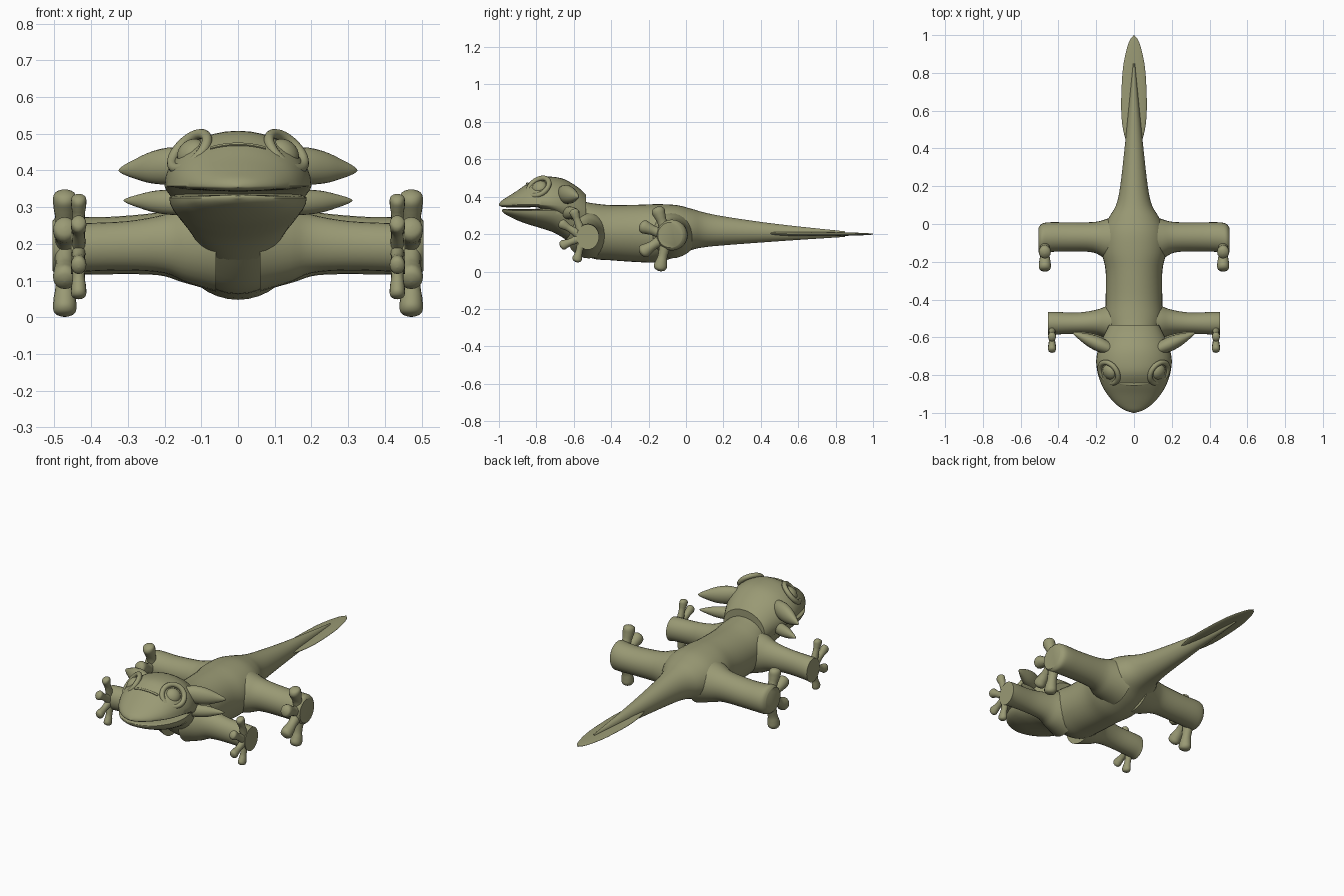
import bpy, bmesh, math
from mathutils import Vector

if "Cube" in bpy.data.objects:
    bpy.data.objects.remove(bpy.data.objects["Cube"])

olive = bpy.data.materials.new("olive_skin")
olive.diffuse_color = (0.32, 0.32, 0.175, 1)
olive.use_nodes = True
olive.node_tree.nodes["Principled BSDF"].inputs["Base Color"].default_value = olive.diffuse_color
X, Y, Z = Vector((1, 0, 0)), Vector((0, 1, 0)), Vector((0, 0, 1))


def finish(ob, name, mirror=False, angle=40):
    ob.name = name
    ob.data.materials.append(olive)
    bpy.ops.object.select_all(action='DESELECT')
    ob.select_set(True)
    bpy.context.view_layer.objects.active = ob
    bpy.ops.object.transform_apply(location=True, rotation=True, scale=True)
    bpy.ops.object.shade_smooth_by_angle(angle=math.radians(angle))
    if mirror:
        m = ob.modifiers.new("mirror", 'MIRROR')
        m.use_mirror_merge = False


def smooth_path(rows, steps):
    """Catmull-Rom interpolation of section rows."""
    out = []
    for i in range(len(rows) - 1):
        p = [rows[max(0, min(len(rows) - 1, i + k))] for k in (-1, 0, 1, 2)]
        for s in range(steps):
            t = s / steps
            out.append([0.5 * (2 * b + (c - a) * t + (2 * a - 5 * b + 4 * c - d) * t * t
                               + (3 * b - a - 3 * c + d) * t ** 3) for a, b, c, d in zip(*p)])
    return out + [list(rows[-1])]


def loft(name, rows, u, v, mirror=False, sides=28, steps=4):
    """Rows are (x, y, z, half width along u, height up v, depth down v)."""
    bm = bmesh.new()
    rings = []
    for x, y, z, a, up, dn in smooth_path(rows, steps):
        ring = []
        for k in range(sides):
            c, s = math.cos(math.tau * k / sides), math.sin(math.tau * k / sides)
            h = up if s > 0 else dn
            ring.append(bm.verts.new(Vector((x, y, z)) + u * max(a, .0008) * c + v * max(h, .0008) * s))
        rings.append(ring)
    for r, q in zip(rings, rings[1:]):
        for k in range(sides):
            n = (k + 1) % sides
            bm.faces.new((r[k], r[n], q[n], q[k]))
    bm.faces.new(rings[0])
    bm.faces.new(rings[-1])
    bmesh.ops.recalc_face_normals(bm, faces=bm.faces)
    me = bpy.data.meshes.new(name)
    bm.to_mesh(me)
    bm.free()
    ob = bpy.data.objects.new(name, me)
    bpy.context.collection.objects.link(ob)
    finish(ob, name, mirror)


def along_y(name, rows):
    """Rows are (y, z, half width, up, down)."""
    loft(name, [(0, y, z, w, up, dn) for y, z, w, up, dn in rows], X, Z, sides=36)


# Body and tail
along_y("body", [
    (-.68, .29, .10, .06, .08), (-.58, .26, .125, .115, .14), (-.50, .23, .15, .135, .16),
    (-.40, .21, .15, .145, .15), (-.25, .21, .15, .147, .16), (-.15, .21, .17, .15, .16),
    (-.05, .21, .17, .145, .13), (.03, .22, .135, .115, .105), (.10, .22, .095, .095, .09),
    (.20, .215, .073, .08, .075), (.40, .21, .05, .055, .055), (.60, .205, .03, .036, .036),
    (.85, .20, .006, .015, .015)])

# Flat tail fin
along_y("tail_fin", [
    (.40, .205, .03, .01, .01), (.50, .203, .058, .012, .012), (.62, .20, .068, .012, .012),
    (.80, .20, .061, .010, .010), (.90, .20, .045, .008, .008), (.97, .20, .024, .005, .005),
    (1.0, .20, 0, .002, .002)])

# Head above the mouth, with a collar edge at the back
along_y("upper_head", [
    (-1.0, .357, .004, .003, .003), (-.985, .357, .05, .022, .011), (-.95, .357, .10, .045, .014),
    (-.90, .357, .143, .077, .014), (-.85, .357, .172, .112, .014), (-.79, .357, .192, .146, .016),
    (-.72, .357, .20, .150, .05), (-.65, .35, .185, .143, .10), (-.58, .33, .155, .122, .13),
    (-.535, .31, .132, .102, .13)])

# Lower jaw and throat
along_y("lower_jaw", [
    (-.985, .328, .004, .003, .003), (-.97, .327, .055, .007, .018), (-.94, .325, .105, .009, .033),
    (-.90, .325, .14, .009, .052), (-.85, .325, .17, .009, .071), (-.78, .325, .187, .012, .092),
    (-.70, .325, .18, .02, .120), (-.62, .31, .15, .02, .155), (-.55, .27, .12, .02, .16)])

# Snout ridge between the eyes
ridge = []
for k in range(7):
    x = -.075 + .025 * k
    ridge.append((x, -.845 - .004 * (1 - abs(k - 3) / 3), .471 - 1.9 * x * x, .007, .005, .005))
loft("snout_ridge", ridge, Y, Z, sides=10)

# Eye rims and eyeballs
gaze = Vector((.62, -.45, .63)).normalized()
eye = Vector((.132, -.787, .452))
rot = gaze.to_track_quat('Z', 'Y').to_euler()
bpy.ops.mesh.primitive_torus_add(location=eye, rotation=rot, major_radius=.061, minor_radius=.014,
                                 major_segments=36, minor_segments=12)
finish(bpy.context.object, "eye_rim", True)
bpy.ops.mesh.primitive_uv_sphere_add(location=eye - gaze * .008, rotation=rot, radius=.043,
                                     segments=24, ring_count=14)
bpy.context.object.scale.z = .75
finish(bpy.context.object, "eyeball", True)


# Gills: leaf-shaped lobes sweeping out and back
def gill(name, base, tip, wide, tall):
    base, tip = Vector(base), Vector(tip)
    across = (tip - base).cross(Z).normalized()
    rows = []
    for t, k in ((0, .3), (.12, .75), (.35, 1), (.6, .87), (.82, .5), (.95, .22), (1, .03)):
        rows.append((*base.lerp(tip, t), wide * k, tall * k, tall * k))
    loft(name, rows, across, Z, True, 20)


gill("upper_gill", (.10, -.675, .42), (.325, -.575, .40), .038, .05)
gill("lower_gill", (.10, -.655, .31), (.312, -.57, .318), .03, .034)


# Legs: tubes flaring into the body
def leg(name, rows):
    loft(name, [(x, y, z, a, h, h) for x, y, z, a, h in rows], Y, Z, True)


leg("front_leg", [
    (.06, -.52, .20, .12, .13), (.14, -.52, .20, .088, .105), (.20, -.52, .20, .066, .08),
    (.30, -.525, .195, .056, .067), (.42, -.525, .19, .06, .066), (.455, -.525, .185, .06, .068)])
leg("back_leg", [
    (.06, -.08, .20, .14, .13), (.15, -.08, .20, .105, .105), (.22, -.07, .20, .08, .085),
    (.36, -.068, .195, .077, .078), (.45, -.07, .195, .079, .08), (.488, -.078, .195, .079, .082),
    (.505, -.085, .195, .066, .068)])


# Toes: narrow necks ending in round pads, fanned in an upright plane
def toes(name, x, palm, tips, thick, pad):
    start = Vector((x, *palm))
    for i, (y, z) in enumerate(tips):
        tip = Vector((x, y, z))
        d = (tip - start).normalized()
        end = tip + d * pad
        rows = []
        for back, k in ((None, 1.1), (2.6, .72), (1.5, .85), (.75, 1), (.3, .8), (.08, .42), (0, .03)):
            p = start if back is None else end - d * pad * back
            rows.append((*p, thick * min(1, k * 1.1), pad * k, pad * k))
        loft(f"{name}_{i + 1}", rows, X, X.cross(d), True, 16)


toes("front_toe", .434, (-.55, .185), [(-.595, .31), (-.655, .25), (-.65, .145), (-.58, .075)], .021, .026)
toes("back_toe", .472, (-.10, .19), [(-.145, .312), (-.215, .235), (-.215, .115), (-.135, .037)], .032, .036)
